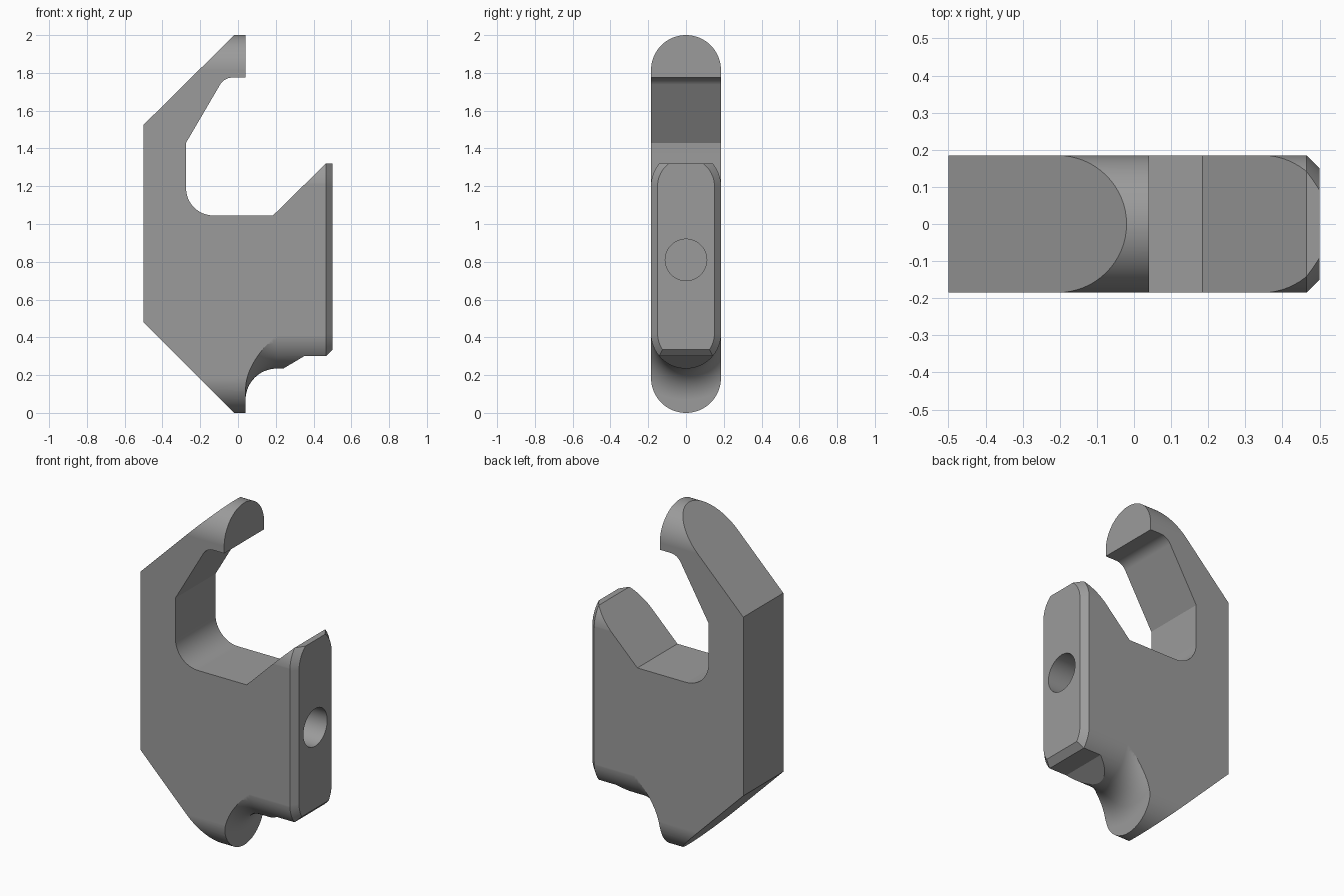
import bpy, bmesh, math

if "Cube" in bpy.data.objects:
    bpy.data.objects.remove(bpy.data.objects["Cube"])

R = 0.185          # half thickness of the body
AXIS_LO, AXIS_HI = 0.42, 1.20   # centres of the rounded ends of the block
FILLET = 0.165     # radius of the concave sweep above the foot


def arc(cx, cz, r, a0, a1, n):
    """Points on an arc, angles in degrees."""
    return [(cx + r * math.cos(math.radians(a0 + (a1 - a0) * i / n)),
             cz + r * math.sin(math.radians(a0 + (a1 - a0) * i / n)))
            for i in range(n + 1)]


def loft(name, rings):
    """Skin a list of equal-length closed rings and cap both ends."""
    bm = bmesh.new()
    loops = [[bm.verts.new(p) for p in ring] for ring in rings]
    n = len(loops[0])
    for a, b in zip(loops, loops[1:]):
        for i in range(n):
            j = (i + 1) % n
            bm.faces.new((a[i], a[j], b[j], b[i]))
    bm.faces.new(loops[0])
    bm.faces.new(loops[-1])
    bmesh.ops.recalc_face_normals(bm, faces=bm.faces)
    mesh = bpy.data.meshes.new(name)
    bm.to_mesh(mesh)
    bm.free()
    obj = bpy.data.objects.new(name, mesh)
    bpy.context.collection.objects.link(obj)
    return obj


def slot(x, r, lo, hi, n=32):
    """Upright slot-shaped ring at x."""
    pts = arc(0, hi, r, 0, 180, n) + arc(0, lo, r, 180, 360, n)
    return [(x, y, z) for y, z in pts]


def boolean(target, cutter, operation):
    mod = target.modifiers.new(operation.lower(), 'BOOLEAN')
    mod.operation, mod.solver, mod.object = operation, 'EXACT', cutter
    bpy.context.view_layer.objects.active = target
    bpy.ops.object.modifier_apply(modifier=mod.name)
    bpy.data.objects.remove(cutter)


# Side profile: hook, throat, sloped lip, block and foot
profile = [(-0.5, 0.48), (-0.02, 0), (0.205, 0), (0.205, 0.214), (0.35, 0.30),
           (0.465, 0.30), (0.5, 0.335), (0.5, 1.32), (0.465, 1.32), (0.185, 1.045)]
profile += arc(-0.13, 1.19, 0.145, 270, 180, 12)
profile += [(-0.275, 1.43)]
profile += arc(-0.03, 1.70, 0.075, 150, 90, 8)
profile += [(0.08, 1.775), (0.08, 2.0), (-0.02, 2.0), (-0.5, 1.525)]
body = loft("hook_body", [[(x, y, z) for x, z in profile] for y in (-0.25, 0.25)])

# Rounded top and bottom along the whole body
boolean(body, loft("rounding", [slot(x, R, R, 2 - R) for x in (-0.7, 0.7)]), 'INTERSECT')

# Rounded block: flat end of hook and foot, concave sweep, chamfered plate
r0 = R + 0.0005
rings = [slot(-0.7, 1.0, AXIS_LO, AXIS_HI), slot(0.04, 1.0, AXIS_LO, AXIS_HI)]
for x, drop in arc(0.04 + FILLET, 0, FILLET, 180, 90, 16):
    rings.append(slot(x, r0 + FILLET - drop, AXIS_LO, AXIS_HI))
rings += [slot(0.465, r0, AXIS_LO, AXIS_HI), slot(0.535, r0 - 0.07, AXIS_LO, AXIS_HI)]
boolean(body, loft("block_envelope", rings), 'INTERSECT')

# Blind round hole in the end plate
hole = loft("hole", [[(x, y, z) for y, z in arc(0, 0.81, 0.11, 0, 352.5, 47)]
                     for x in (0.1, 0.6)])
boolean(body, hole, 'DIFFERENCE')

# Single grey finish with crisp edges
grey = bpy.data.materials.new("grey")
grey.diffuse_color = (0.33, 0.33, 0.33, 1)
grey.use_nodes = True
grey.node_tree.nodes["Principled BSDF"].inputs["Base Color"].default_value = grey.diffuse_color
body.data.materials.clear()
body.data.materials.append(grey)
for p in body.data.polygons:
    p.material_index = 0
bpy.ops.object.select_all(action='DESELECT')
body.select_set(True)
bpy.context.view_layer.objects.active = body
bpy.ops.object.shade_smooth_by_angle(angle=math.radians(25))
weighted = body.modifiers.new("weighted_normals", 'WEIGHTED_NORMAL')
weighted.keep_sharp = True
